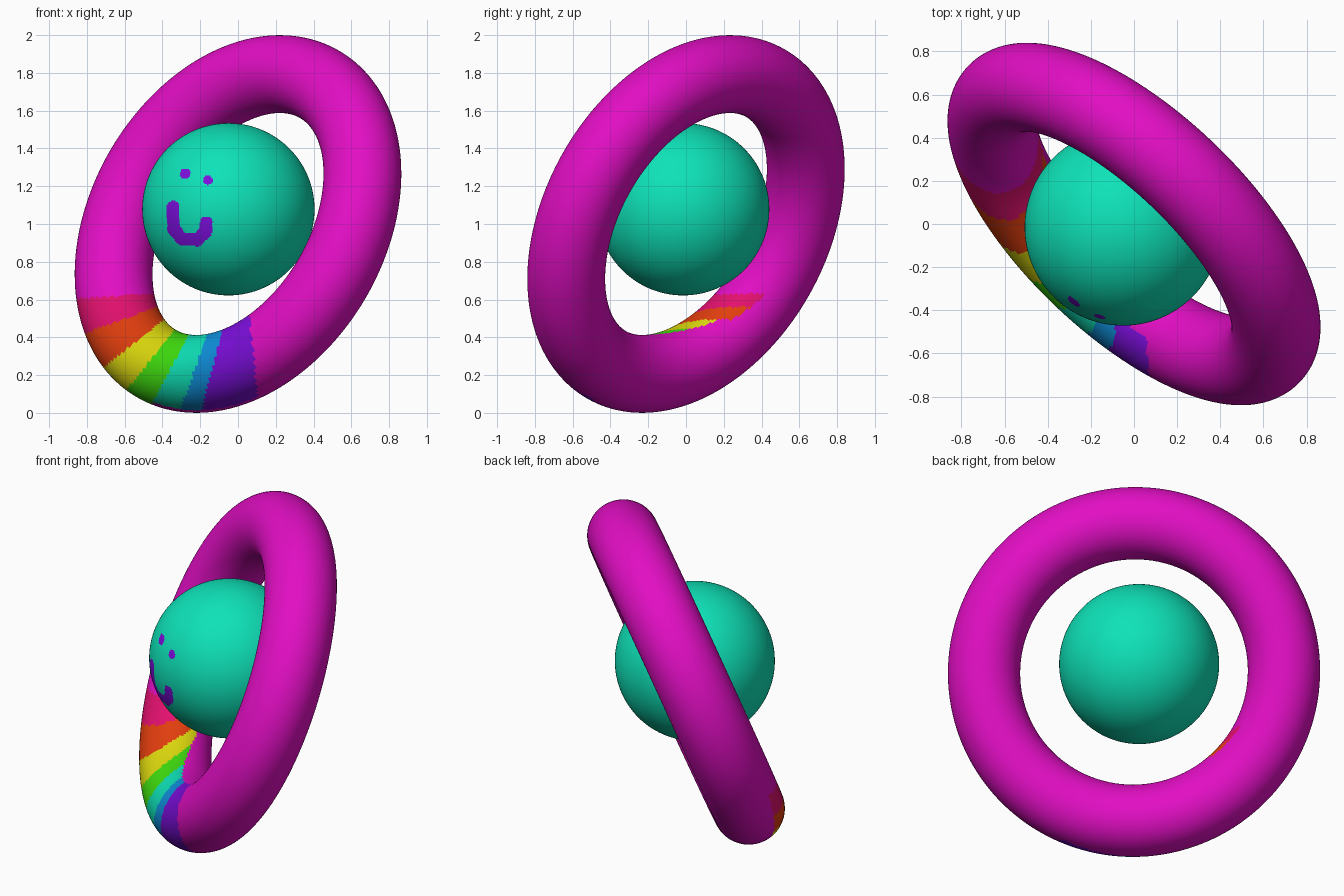
import bpy
from math import hypot, sqrt
from mathutils import Vector, Matrix

if "Cube" in bpy.data.objects:
    bpy.data.objects.remove(bpy.data.objects["Cube"])


def material(name, r, g, b):
    def lin(c):
        c /= 255
        return c / 12.92 if c <= 0.04045 else ((c + 0.055) / 1.055) ** 2.4
    m = bpy.data.materials.new(name)
    m.diffuse_color = (lin(r), lin(g), lin(b), 1)
    m.use_nodes = True
    m.node_tree.nodes["Principled BSDF"].inputs["Base Color"].default_value = m.diffuse_color
    return m


MAGENTA = material("magenta", 226, 14, 196)
TEAL = material("teal", 14, 226, 184)
PURPLE = material("purple", 124, 14, 220)
PINK = material("pink", 226, 16, 110)
ORANGE = material("orange", 226, 62, 14)
YELLOW = material("yellow", 222, 218, 14)
GREEN = material("green", 64, 222, 14)
BLUE = material("blue", 14, 144, 220)


def finish(name, matrix, mats, rule):
    """Place the active mesh, then colour each face by a rule on centre and normal."""
    ob = bpy.context.object
    ob.name = name
    ob.data.transform(matrix)
    ob.data.update()
    for m in mats:
        ob.data.materials.append(m)
    for p in ob.data.polygons:
        p.use_smooth = True
        p.material_index = rule(p.center, p.normal)


# Tilted ring with rainbow stripes on its lower front
R, r = 0.856, 0.206
CENTRE = Vector((0, 0, 1))
AXIS = Vector((0.639, 0.672, -0.375)).normalized()

# Stripe borders seen from the front: outer (x, z) and inner (x, z)
BORDERS = [
    ((-0.84, 0.605), (-0.46, 0.63)),
    ((-0.79, 0.43), (-0.43, 0.56)),
    ((-0.70, 0.25), (-0.41, 0.48)),
    ((-0.575, 0.14), (-0.35, 0.425)),
    ((-0.44, 0.08), (-0.26, 0.415)),
    ((-0.30, 0.03), (-0.165, 0.41)),
    ((-0.17, 0.10), (-0.085, 0.44)),
    ((0.10, 0.13), (0.06, 0.51)),
]


def ring_colour(c, n):
    count = 0
    for (ax, az), (bx, bz) in BORDERS:
        if (bx - ax) * (c.z - az) - (bz - az) * (c.x - ax) > 0:
            break
        count += 1
    if count in (0, len(BORDERS)):
        return 0
    outer = (c - CENTRE).length > sqrt(R * R + r * r)
    if outer:
        limit = -0.28 if count >= 5 else -0.05
    else:
        limit = 0.1 if count <= 2 else 0.0
    return count if n.y < limit else 0


bpy.ops.mesh.primitive_torus_add(major_radius=R, minor_radius=r,
                                 major_segments=400, minor_segments=96)
finish("ring",
       Matrix.Translation(CENTRE) @ AXIS.to_track_quat('Z', 'Y').to_matrix().to_4x4(),
       [MAGENTA, PINK, ORANGE, YELLOW, GREEN, TEAL, BLUE, PURPLE], ring_colour)

# Ball with a smiling face
EYES = [(-0.28, 1.267, 0.028), (-0.16, 1.232, 0.025)]
MOUTH = [(-0.345, 1.09), (-0.34, 0.97), (-0.295, 0.92),
         (-0.215, 0.915), (-0.172, 0.96), (-0.167, 1.008)]


def distance_to_segment(x, z, a, b):
    dx, dz = b[0] - a[0], b[1] - a[1]
    t = ((x - a[0]) * dx + (z - a[1]) * dz) / (dx * dx + dz * dz)
    t = max(0, min(1, t))
    return hypot(x - a[0] - t * dx, z - a[1] - t * dz)


def ball_colour(c, n):
    if n.y > 0:
        return 0
    if any(hypot(c.x - x, c.z - z) < rad for x, z, rad in EYES):
        return 1
    return int(any(distance_to_segment(c.x, c.z, a, b) < 0.034
                   for a, b in zip(MOUTH, MOUTH[1:])))


bpy.ops.mesh.primitive_uv_sphere_add(segments=360, ring_count=180, radius=0.456)
finish("ball", Matrix.Translation((-0.051, -0.015, 1.078)), [TEAL, PURPLE], ball_colour)
